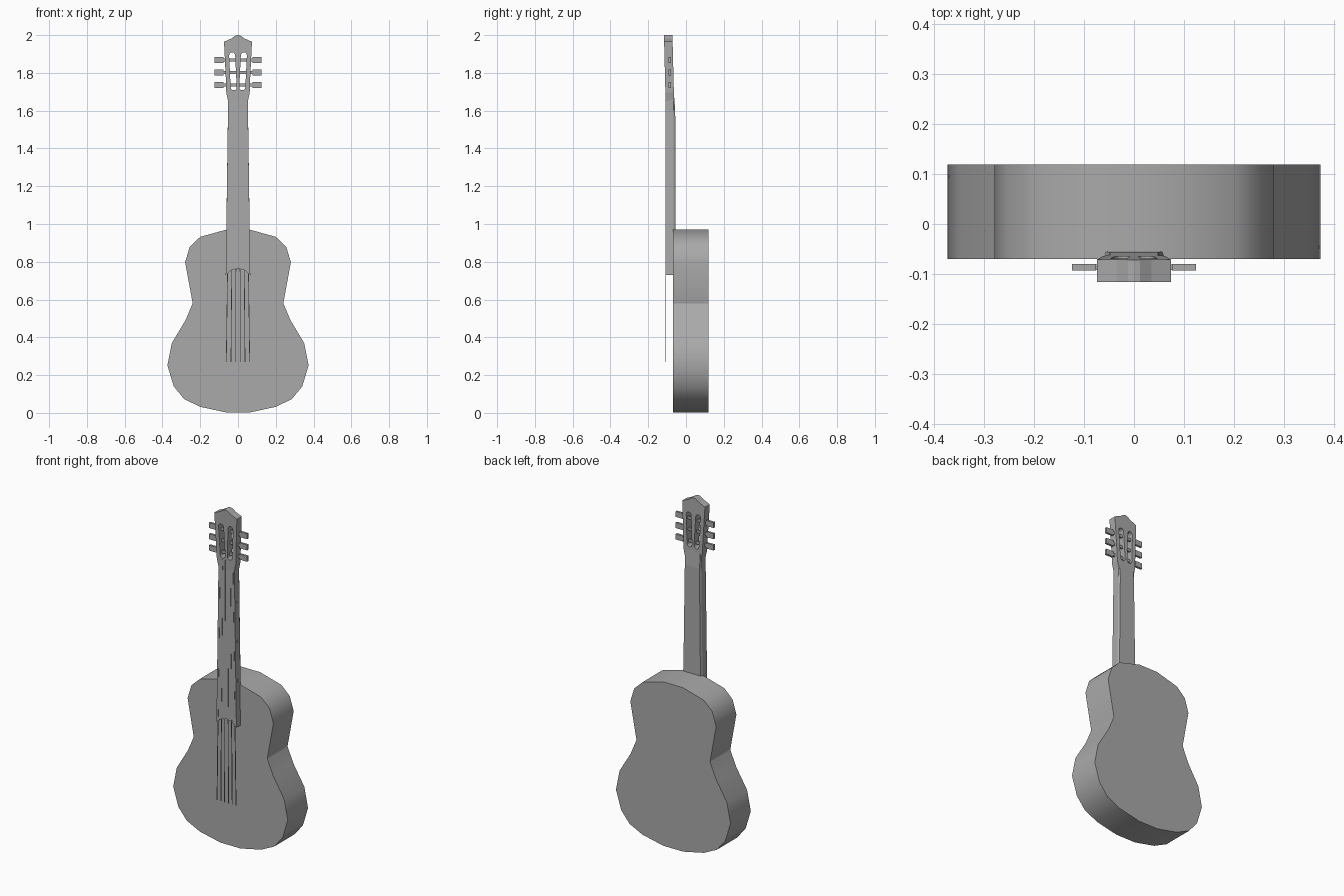
import bpy, bmesh
from math import radians, sin, cos, pi
from mathutils import Vector

if "Cube" in bpy.data.objects:
    bpy.data.objects.remove(bpy.data.objects["Cube"])

grey = bpy.data.materials.new("plain grey")
grey.use_nodes = True
grey.diffuse_color = (0.4, 0.4, 0.4, 1)
grey.node_tree.nodes["Principled BSDF"].inputs["Base Color"].default_value = (0.4, 0.4, 0.4, 1)


def finish(name, bm, smooth=False):
    bmesh.ops.recalc_face_normals(bm, faces=bm.faces)
    mesh = bpy.data.meshes.new(name)
    bm.to_mesh(mesh)
    bm.free()
    mesh.materials.append(grey)
    obj = bpy.data.objects.new(name, mesh)
    bpy.context.collection.objects.link(obj)
    if smooth:
        bpy.ops.object.select_all(action="DESELECT")
        obj.select_set(True)
        bpy.context.view_layer.objects.active = obj
        bpy.ops.object.shade_smooth_by_angle(angle=radians(30))
    return obj


def mirrored(half):
    """Close a right-hand outline with its mirror image."""
    return half + [(-x, z) for x, z in reversed(half) if x > 0]


def plate(name, loops, front, back, smooth=False):
    """Fill an outline (first loop) with holes (other loops) and give it depth."""
    bm = bmesh.new()
    for loop in loops:
        verts = [bm.verts.new((x, 0, z)) for x, z in loop]
        for a, b in zip(verts, verts[1:] + verts[:1]):
            bm.edges.new((a, b))
    bmesh.ops.triangle_fill(bm, use_beauty=True, use_dissolve=False, edges=bm.edges[:])
    ext = bmesh.ops.extrude_face_region(bm, geom=bm.faces[:], use_keep_orig=True)
    rear = {v for v in ext["geom"] if isinstance(v, bmesh.types.BMVert)}
    for v in bm.verts:
        v.co.y = back(v.co.z) if v in rear else front(v.co.z)
    return finish(name, bm, smooth)


def box(name, x0, x1, y0, y1, z0, z1):
    bm = bmesh.new()
    bmesh.ops.create_cube(bm, size=1)
    for v in bm.verts:
        v.co = Vector((x0 if v.co.x < 0 else x1, y0 if v.co.y < 0 else y1,
                       z0 if v.co.z < 0 else z1))
    return finish(name, bm)


# Hollow-waisted body
body_half = [(0.065, 0.003), (0.2, 0.032), (0.285, 0.073), (0.34, 0.14), (0.374, 0.252),
             (0.35, 0.37), (0.278, 0.49), (0.24, 0.58), (0.28, 0.798), (0.255, 0.88),
             (0.2, 0.932), (0.062, 0.97)]
plate("body", [mirrored(body_half)], lambda z: -0.07, lambda z: 0.119, True)

# Fretboard with an arched lower end
board_half = [(0, 0.765), (0.035, 0.756), (0.065, 0.73), (0.052, 1.66)]
plate("fretboard", [mirrored(board_half)], lambda z: -0.108, lambda z: -0.069)

# Neck back, narrowing toward the rear
bm = bmesh.new()
rings = []
for z, width, rear in ((0.965, 0.062, -0.055), (1.6, 0.053, -0.057), (1.69, 0.054, -0.064)):
    rings.append([bm.verts.new(p) for p in (
        (-width, -0.09, z), (width, -0.09, z), (width, -0.066, z),
        (width * 0.9, rear, z), (-width * 0.9, rear, z), (-width, -0.066, z))])
for low, high in zip(rings, rings[1:]):
    for i in range(6):
        j = (i + 1) % 6
        bm.faces.new((low[i], low[j], high[j], high[i]))
bm.faces.new(rings[0])
bm.faces.new(rings[-1])
finish("neck", bm)


# Headstock with two rounded, leaning slots
def slot(side):
    points = []
    for centre_x, z, start in ((0.031, 1.893, 0), (0.023, 1.724, pi)):
        for i in range(7):
            a = start + pi * i / 6
            points.append((side * (centre_x + 0.016 * cos(a)), z + 0.016 * sin(a)))
    return points


head_half = [(0.052, 1.65), (0.062, 1.695), (0.064, 1.76), (0.074, 1.965),
             (0.035, 1.982), (0.012, 1.998), (0, 2.0)]
plate("headstock", [mirrored(head_half), slot(1), slot(-1)],
      lambda z: -0.108 - 0.025 * (z - 1.65), lambda z: -0.063 - 0.025 * (z - 1.65))

# Tuning pegs: a flat button and a shaft crossing the slot
for side, label in ((1, "left"), (-1, "right")):
    for n, z in enumerate((1.735, 1.802, 1.868), 1):
        x = sorted((side * 0.076, side * 0.124))
        box(f"{label}_peg_button_{n}", *x, -0.093, -0.08, z - 0.016, z + 0.016)
        x = sorted((side * 0.006, side * 0.078))
        box(f"{label}_peg_shaft_{n}", *x, -0.092, -0.081, z - 0.008, z + 0.008)

# Strings spreading from the nut down to the body
for n in range(6):
    t = n / 2.5 - 1
    bm = bmesh.new()
    ends = []
    for x, y, z in ((t * 0.062, -0.107, 0.27), (t * 0.042, -0.108, 1.7)):
        ends.append([bm.verts.new((x + dx * 0.0018, y + dy * 0.0015, z))
                     for dx, dy in ((-1, -1), (1, -1), (1, 1), (-1, 1))])
    for i in range(4):
        j = (i + 1) % 4
        bm.faces.new((ends[0][i], ends[0][j], ends[1][j], ends[1][i]))
    bm.faces.new(ends[0])
    bm.faces.new(ends[1])
    finish(f"string_{n + 1}", bm)
